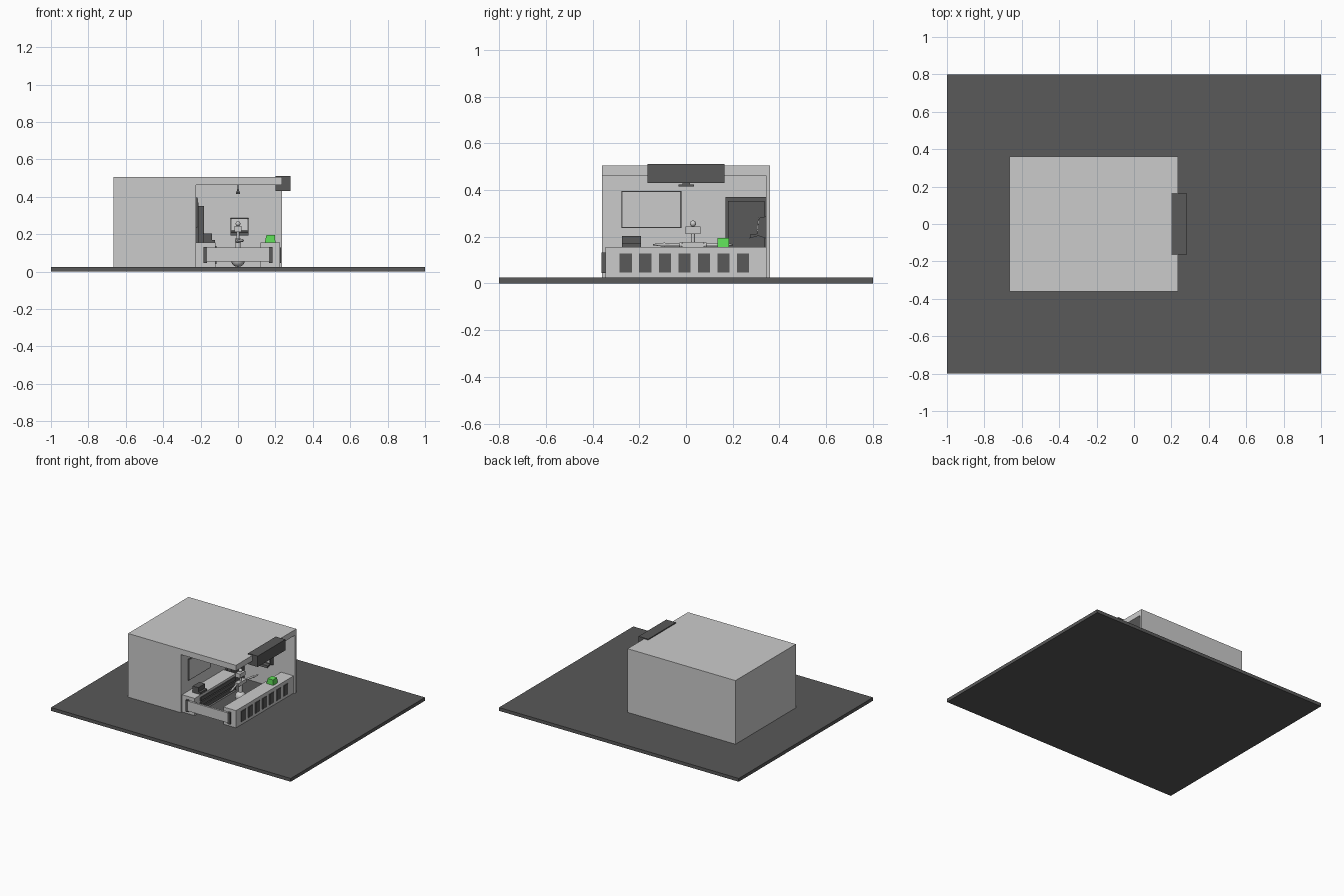
import bpy, bmesh
from math import pi
from mathutils import Vector

if "Cube" in bpy.data.objects:
    bpy.data.objects.remove(bpy.data.objects["Cube"])


def mat(name, col):
    m = bpy.data.materials.new(name)
    m.diffuse_color = (*col, 1)
    m.use_nodes = True
    m.node_tree.nodes["Principled BSDF"].inputs["Base Color"].default_value = m.diffuse_color
    return m


DARK = mat("dark_grey", (0.1, 0.1, 0.1))
GREEN = mat("green", (0.12, 0.75, 0.1))


def finish(name, bm, m=None):
    bmesh.ops.recalc_face_normals(bm, faces=bm.faces)
    me = bpy.data.meshes.new(name)
    bm.to_mesh(me)
    bm.free()
    o = bpy.data.objects.new(name, me)
    bpy.context.collection.objects.link(o)
    if m:
        me.materials.append(m)
    return o


def box(name, x, y, z, m=None):
    bm = bmesh.new()
    bmesh.ops.create_cube(bm, size=1)
    for v in bm.verts:
        for i, r in enumerate((x, y, z)):
            v.co[i] = r[0] if v.co[i] < 0 else r[1]
    return finish(name, bm, m)


def prism(name, pts, axis, lo, hi, m=None):
    """Extrude a profile along x (points are y,z) or y (points are x,z)."""
    bm = bmesh.new()
    f = bm.faces.new([bm.verts.new((lo, a, b) if axis == 0 else (a, lo, b)) for a, b in pts])
    ext = bmesh.ops.extrude_face_region(bm, geom=[f])["geom"]
    d = Vector((hi - lo, 0, 0) if axis == 0 else (0, hi - lo, 0))
    bmesh.ops.translate(bm, verts=[v for v in ext if isinstance(v, bmesh.types.BMVert)], vec=d)
    return finish(name, bm, m)


def rod(name, a, b, r1, r2=None, sides=12, m=None):
    """Cylinder or cone between two points."""
    a, b = Vector(a), Vector(b)
    bm = bmesh.new()
    bmesh.ops.create_cone(bm, cap_ends=True, segments=sides, radius1=r1,
                          radius2=r1 if r2 is None else r2, depth=(b - a).length)
    o = finish(name, bm, m)
    o.location = (a + b) / 2
    o.rotation_euler = (b - a).to_track_quat('Z', 'Y').to_euler()
    return o


def ball(name, c, r, m=None):
    bm = bmesh.new()
    bmesh.ops.create_uvsphere(bm, u_segments=16, v_segments=10, radius=r)
    for f in bm.faces:
        f.smooth = True
    o = finish(name, bm, m)
    o.location = c
    return o


G = 0.025  # top of the ground slab

# ground and building shell
box("ground_slab", (-1, 1), (-0.8, 0.8), (0, G), DARK)
box("rear_block", (-0.665, -0.225), (-0.36, 0.36), (G, 0.505))
box("roof", (-0.225, 0.235), (-0.36, 0.36), (0.463, 0.505))
box("far_wall", (-0.225, 0.235), (0.342, 0.36), (G, 0.463))
box("sign_box", (0.2, 0.28), (-0.165, 0.165), (0.43, 0.512), DARK)

# front counter with a row of dark panels
box("front_counter", (0.12, 0.225), (-0.345, 0.342), (G, 0.155))
for i in range(7):
    c = -0.258 + 0.0837 * i
    box("counter_panel", (0.22, 0.23), (c - 0.026, c + 0.026), (0.047, 0.128), DARK)

# side gate with dark end brackets
box("side_gate", (-0.165, 0.165), (-0.36, -0.345), (0.053, 0.128))
for x in (-0.185, 0.165):
    box("gate_bracket", (x, x + 0.02), (-0.362, -0.343), (0.045, 0.132), DARK)

# back counter with dark drawer strips
box("back_counter", (-0.225, -0.12), (-0.345, 0.15), (G, 0.155))
for i in range(3):
    z = 0.04 + 0.035 * i
    box("drawer_front", (-0.122, -0.114), (-0.28, 0.14), (z, z + 0.028), DARK)

# register: box with keyboard ledge
box("register_body", (-0.188, -0.14), (-0.273, -0.193), (0.155, 0.203), DARK)
box("register_ledge", (-0.14, -0.122), (-0.273, -0.193), (0.155, 0.17), DARK)

# menu board with a thin frame
box("board_frame", (-0.225, -0.217), (-0.276, -0.02), (0.237, 0.396), DARK)
box("board_face", (-0.22, -0.215), (-0.271, -0.025), (0.242, 0.391))

# door
box("door_frame", (-0.225, -0.212), (0.17, 0.342), (G, 0.37), DARK)
box("door_leaf", (-0.215, -0.183), (0.18, 0.336), (G, 0.352), DARK)

# wall dispenser with projecting tray
prism("dispenser_body", [(0.342, 0.287), (0.312, 0.28), (0.305, 0.213), (0.275, 0.21),
                         (0.272, 0.193), (0.31, 0.204), (0.342, 0.193)],
      0, -0.04, 0.055, DARK)
prism("dispenser_front", [(0.312, 0.283), (0.309, 0.283), (0.302, 0.222), (0.306, 0.222)],
      0, -0.036, 0.051)

# ceiling lamp
rod("lamp_stem", (0, 0, 0.463), (0, 0, 0.438), 0.003, m=DARK)
prism("lamp_shade", [(-0.011, 0.415), (0.011, 0.415), (0.005, 0.438), (-0.005, 0.438)],
      1, -0.015, 0.017, DARK)
box("lamp_bar", (-0.011, 0.011), (-0.032, 0.035), (0.415, 0.423), DARK)

# green till on the front counter
prism("green_till", [(0.143, 0.155), (0.2, 0.155), (0.197, 0.195), (0.152, 0.195)],
      1, 0.135, 0.185, GREEN)

# robot attendant on a ball wheel
RY = 0.03
ball("robot_wheel", (0, RY, G + 0.037), 0.037)
rod("robot_column", (0, RY, 0.09), (0, RY, 0.152), 0.014)
box("robot_shoulders", (-0.016, 0.016), (RY - 0.047, RY + 0.047), (0.152, 0.178))
rod("robot_neck", (0, RY, 0.178), (0, RY, 0.212), 0.008)
box("robot_chest", (-0.018, 0.018), (RY - 0.032, RY + 0.032), (0.212, 0.243))
ball("robot_head", (0, RY, 0.256), 0.013)
for s in (-1, 1):
    ball("robot_elbow", (0, RY + s * 0.052, 0.165), 0.011)
    rod("robot_arm", (0, RY + s * 0.05, 0.165), (0.02, RY + s * 0.125, 0.166), 0.007)
    rod("robot_hand", (0.02, RY + s * 0.12, 0.166), (0.03, RY + s * 0.17, 0.166), 0.009, 0.003)
